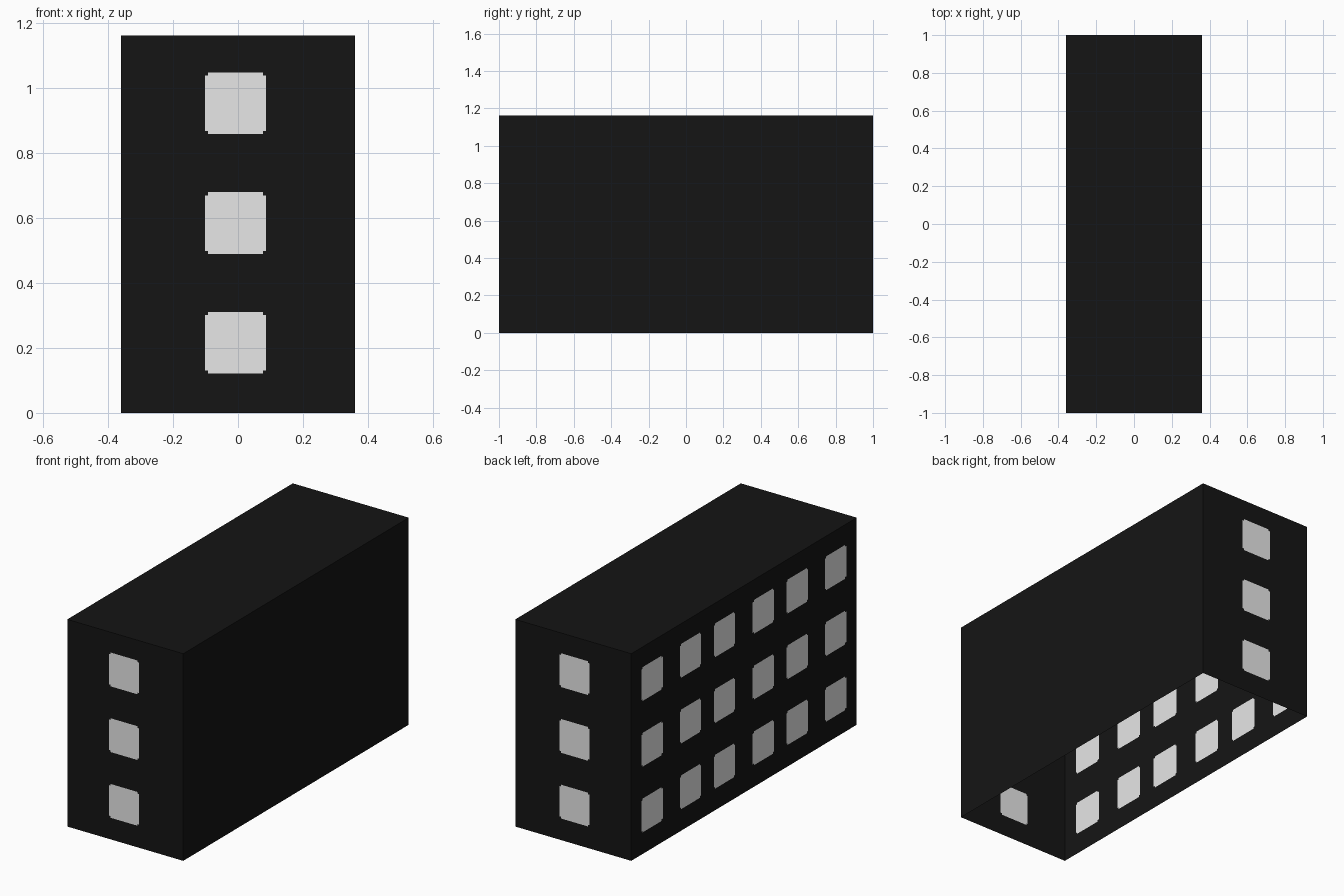
import bpy, bmesh
from mathutils import Vector

if "Cube" in bpy.data.objects:
    bpy.data.objects.remove(bpy.data.objects["Cube"], do_unlink=True)

HALF_X, HALF_Y, HEIGHT = 0.36, 1.0, 1.163
WIN_W, WIN_H, NOTCH = 0.188, 0.19, 0.0095
ROWS = [0.216, 0.585, 0.954]


def material(name, value):
    mat = bpy.data.materials.new(name)
    mat.use_nodes = True
    colour = (value, value, value, 1)
    mat.diffuse_color = colour
    mat.node_tree.nodes["Principled BSDF"].inputs["Base Color"].default_value = colour
    return mat


BLACK = material("black wall", 0.0072)
GREY = material("pale grey window", 0.8)


def cuts(start, end, centres, size):
    """Grid lines across a wall: its ends plus window edges and corner steps."""
    lines = [start, end]
    for c in centres:
        for side in (-1, 1):
            lines += [c + side * size / 2, c + side * (size / 2 - NOTCH)]
    return sorted(lines)


def zone(value, centres, size):
    """0 outside every window, 1 on a window's edge strip, 2 in its middle."""
    distance = min((abs(value - c) for c in centres), default=size)
    return (distance < size / 2) + (distance < size / 2 - NOTCH)


def wall(name, centre, u_dir, v_dir, half_u, v_range, columns=(), rows=()):
    """Flat panel facing u x v, with step-cornered windows cut into it."""
    centre, u_dir, v_dir = Vector(centre), Vector(u_dir), Vector(v_dir)
    us = cuts(-half_u, half_u, columns, WIN_W)
    vs = cuts(*v_range, rows, WIN_H)
    bm = bmesh.new()
    grid = [[bm.verts.new(centre + u_dir * u + v_dir * v) for v in vs] for u in us]
    for i in range(len(us) - 1):
        for j in range(len(vs) - 1):
            face = bm.faces.new((grid[i][j], grid[i + 1][j],
                                 grid[i + 1][j + 1], grid[i][j + 1]))
            a = zone((us[i] + us[i + 1]) / 2, columns, WIN_W)
            b = zone((vs[j] + vs[j + 1]) / 2, rows, WIN_H)
            face.material_index = int(a > 0 and b > 0 and a + b > 2)
    mesh = bpy.data.meshes.new(name)
    bm.to_mesh(mesh)
    bm.free()
    mesh.materials.append(BLACK)
    mesh.materials.append(GREY)
    obj = bpy.data.objects.new(name, mesh)
    bpy.context.collection.objects.link(obj)


up, tall = (0, 0, 1), (0, HEIGHT)
side_columns = [s * c for c in (0.172, 0.473, 0.814) for s in (-1, 1)]

# End walls with one column of windows each
wall("front_wall", (0, -HALF_Y, 0), (1, 0, 0), up, HALF_X, tall, [-0.008], ROWS)
wall("back_wall", (0, HALF_Y, 0), (-1, 0, 0), up, HALF_X, tall, [0.008], ROWS)

# Long walls: one with windows, one blank
wall("window_side_wall", (-HALF_X, 0, 0), (0, -1, 0), up, HALF_Y, tall, side_columns, ROWS)
wall("blank_side_wall", (HALF_X, 0, 0), (0, 1, 0), up, HALF_Y, tall)

# Flat roof; the underside stays open
wall("roof", (0, 0, HEIGHT), (1, 0, 0), (0, 1, 0), HALF_X, (-HALF_Y, HALF_Y))
